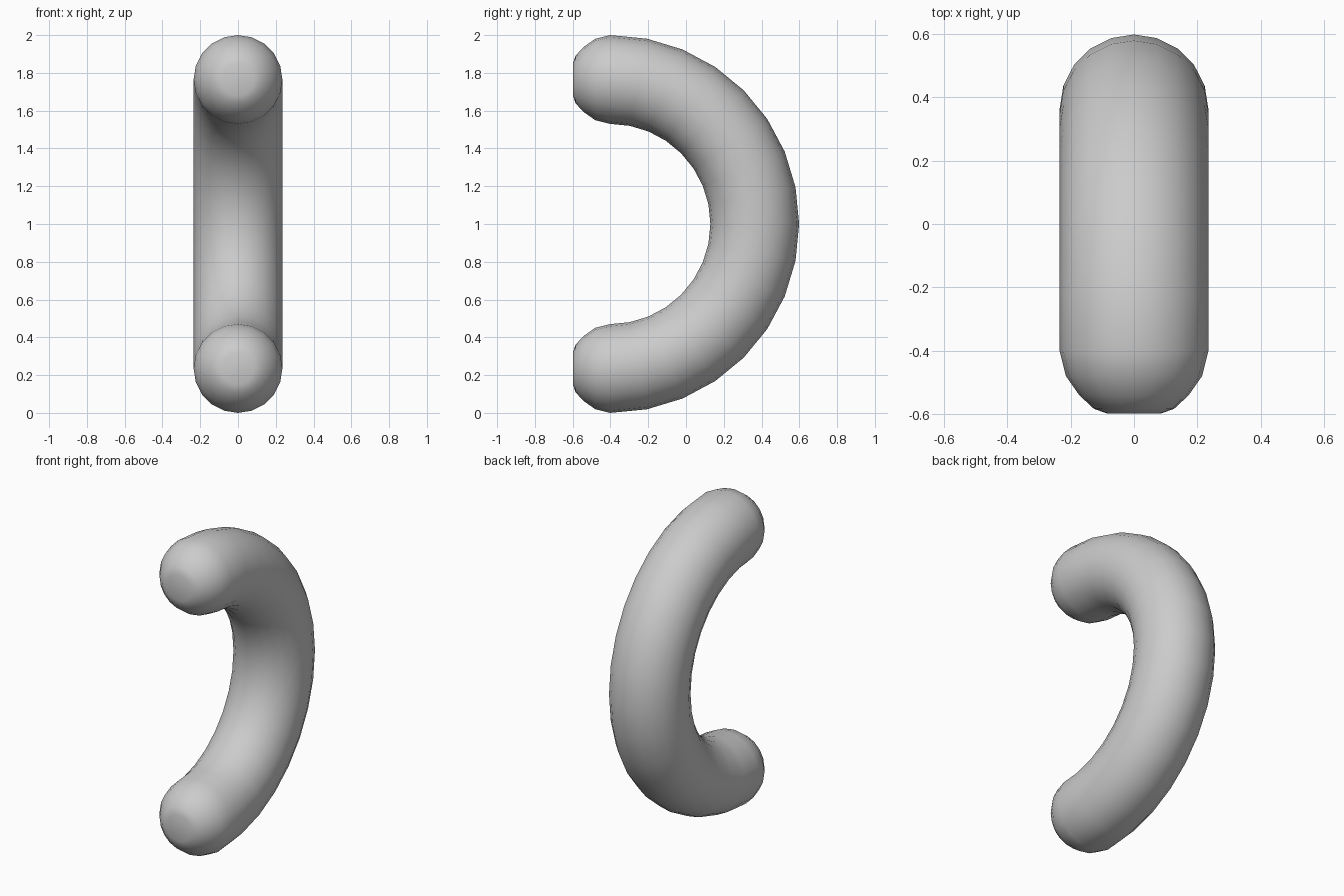
import bpy, bmesh
from math import sin, cos, pi

if "Cube" in bpy.data.objects:
    bpy.data.objects.remove(bpy.data.objects["Cube"])

SIDES, STEPS = 20, 16
MAJOR, MINOR, CY, CZ = 0.765, 0.235, -0.4, 1.0
# rounded tip: (distance past the arc end, radius)
TIP = [(0.08, 0.215), (0.14, 0.173), (0.183, 0.127), (0.198, 0.085)]

# stations along the tube: (angle on arc, straight offset towards -y, radius)
stations = [(pi / 2, d, r) for d, r in reversed(TIP)]
stations += [(pi / 2 - pi * i / STEPS, 0, MINOR) for i in range(STEPS + 1)]
stations += [(-pi / 2, d, r) for d, r in TIP]

bm = bmesh.new()


def ring(t, offset, radius):
    verts = []
    for k in range(SIDES):
        a = 2 * pi * k / SIDES
        rad = MAJOR + radius * cos(a)
        verts.append(bm.verts.new((radius * sin(a), CY - offset + rad * cos(t), CZ + rad * sin(t))))
    return verts


# sweep the round section along the half circle
rings = [ring(*s) for s in stations]
for a, b in zip(rings, rings[1:]):
    for k in range(SIDES):
        n = (k + 1) % SIDES
        bm.faces.new((a[k], a[n], b[n], b[k]))

# flat discs on the two tips
bm.faces.new(rings[0])
bm.faces.new(rings[-1])
bmesh.ops.recalc_face_normals(bm, faces=bm.faces)
for f in bm.faces:
    f.smooth = True

# centre the front-to-back extent on y = 0
ys = [v.co.y for v in bm.verts]
bmesh.ops.translate(bm, verts=bm.verts, vec=(0, -(min(ys) + max(ys)) / 2, 0))

mesh = bpy.data.meshes.new("curved_tube")
bm.to_mesh(mesh)
bm.free()
bpy.context.collection.objects.link(bpy.data.objects.new("curved_tube", mesh))
